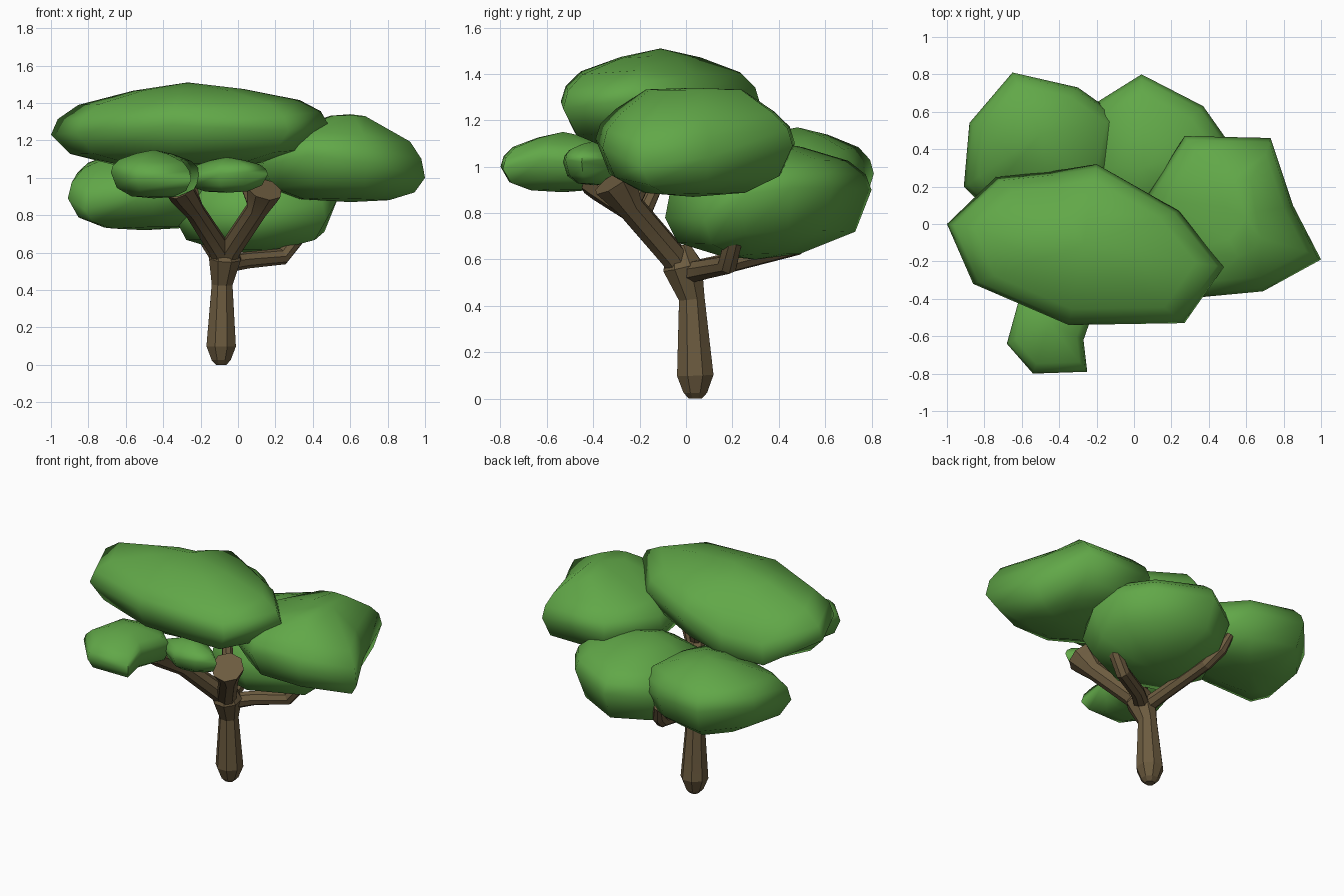
import bpy
import bmesh
import math
from mathutils import Vector

cube = bpy.data.objects.get("Cube")
if cube:
    bpy.data.objects.remove(cube, do_unlink=True)


def material(name, colour):
    mat = bpy.data.materials.new(name)
    mat.use_nodes = True
    mat.diffuse_color = colour
    node = next(n for n in mat.node_tree.nodes if n.type == 'BSDF_PRINCIPLED')
    node.inputs["Base Color"].default_value = colour
    node.inputs["Roughness"].default_value = 0.9
    return mat


leaf_green = material("leaf_green", (0.12, 0.39, 0.065, 1))
bark_brown = material("bark_brown", (0.15, 0.105, 0.05, 1))


def loft(name, rings, start, end, mat, angle):
    """Skin a stack of equal-sized rings, closing both ends to a point."""
    bm = bmesh.new()
    loops = [[bm.verts.new(p) for p in ring] for ring in rings]
    n = len(loops[0])
    first, last = bm.verts.new(start), bm.verts.new(end)
    for i in range(n):
        j = (i + 1) % n
        bm.faces.new((first, loops[0][j], loops[0][i]))
        bm.faces.new((last, loops[-1][i], loops[-1][j]))
        for low, high in zip(loops, loops[1:]):
            bm.faces.new((low[i], low[j], high[j], high[i]))
    bmesh.ops.recalc_face_normals(bm, faces=bm.faces)
    mesh = bpy.data.meshes.new(name)
    bm.to_mesh(mesh)
    bm.free()
    mesh.materials.append(mat)
    obj = bpy.data.objects.new(name, mesh)
    bpy.context.collection.objects.link(obj)
    bpy.ops.object.select_all(action='DESELECT')
    obj.select_set(True)
    bpy.context.view_layer.objects.active = obj
    bpy.ops.object.shade_smooth_by_angle(angle=math.radians(angle))


def limb(name, path, sides=8):
    """Faceted tube through (x, y, z, radius) points."""
    pts = [Vector(p[:3]) for p in path]
    rings = []
    for i, p in enumerate(pts):
        along = pts[min(i + 1, len(pts) - 1)] - pts[max(i - 1, 0)]
        turn = Vector((0, 0, 1)).rotation_difference(along)
        ring = []
        for k in range(sides):
            a = math.tau * (k + 0.5) / sides
            ring.append(p + turn @ Vector((math.cos(a), math.sin(a), 0)) * path[i][3])
        rings.append(ring)
    loft(name, rings, pts[0], pts[-1], bark_brown, 20)


# Ring x and y scale, and height as a fraction from the rim to the top (+) or bottom (-)
PUFF = [(0.86, 0.86, -0.6), (1, 1, 0), (0.95, 0.95, 0.3), (0.8, 0.8, 0.57)]


def canopy(name, centre, bottom, top, rim, foot=(0.52, 0.52, -0.92),
           crown=(0.4, 0.4, 0.84)):
    """Flattened leaf mass bulging above and below an uneven rim."""
    cx, cy = centre
    rings = []
    for sx, sy, lift in [foot, *PUFF, crown]:
        goal = top if lift > 0 else bottom
        rings.append([(cx + sx * (x - cx), cy + sy * (y - cy),
                       z + abs(lift) * (goal - z)) for x, y, z in rim])
    loft(name, rings, (cx, cy, bottom), (cx, cy, top), leaf_green, 85)


# Trunk and branches
limb("trunk", [(-.09, .04, 0, .03), (-.09, .04, .025, .055), (-.09, .04, .1, .085),
               (-.085, .025, .43, .06), (-.07, -.015, .57, .092), (-.07, -.03, .66, .05)])
limb("front_right_branch", [(-.08, 0, .52, .05), (-.1, -.06, .62, .06),
                            (-.23, -.24, .82, .055), (-.3, -.36, .92, .075),
                            (-.32, -.4, .95, .075)])
limb("front_left_branch", [(-.07, 0, .52, .05), (-.04, -.06, .62, .06),
                           (.1, -.24, .83, .06), (.13, -.29, .91, .09),
                           (.14, -.31, .94, .1)])
limb("back_left_branch", [(-.07, 0, .54, .05), (.05, .09, .56, .045),
                          (.24, .18, .58, .045), (.31, .2, .67, .042),
                          (.36, .22, .76, .03)])
limb("back_right_branch", [(-.08, 0, .54, .05), (-.1, .12, .57, .045),
                           (-.16, .48, .66, .042), (-.2, .57, .73, .04),
                           (-.23, .62, .82, .025)])

# Thin twigs holding the upper leaves
limb("middle_twig", [(.1, -.24, .83, .04), (.05, -.18, .95, .035), (0, -.12, 1.13, .025)])
limb("right_twig", [(-.2, -.2, .77, .04), (-.24, -.14, .9, .035), (-.27, -.13, 1.13, .025)])

# Leaf masses
canopy("top_canopy", (-.27, -.11), 1.06, 1.51, [
    (-1, 0, 1.23), (-.86, -.32, 1.24), (-.35, -.54, 1.28), (.27, -.53, 1.25),
    (.48, -.23, 1.29), (.24, .07, 1.25), (-.2, .32, 1.27), (-.45, .28, 1.1),
    (-.74, .25, 1.09)])
canopy("left_canopy", (.6, .03), .87, 1.34, [
    (1, -.19, 1), (.85, .1, 1.04), (.73, .46, 1.09), (.27, .47, 1.1),
    (.07, .15, 1.07), (.13, -.2, 1.06), (.37, -.39, 1.12), (.69, -.36, 1.08)],
    crown=(.2, .48, .97))
canopy("back_right_canopy", (-.5, .48), .72, 1.17, [
    (-.65, .81, .97), (-.88, .54, .96), (-.91, .2, .89), (-.82, .11, .83),
    (-.45, .06, .93), (-.2, .1, .93), (-.12, .27, .93), (-.06, .56, .88),
    (-.3, .73, .95)])
canopy("back_left_canopy", (.05, .3), .6, 1.12, [
    (.04, .8, .9), (-.2, .65, .87), (-.33, .3, .77), (-.2, 0, .77),
    (.1, -.09, .78), (.47, .08, .77), (.53, .25, .88), (.49, .46, .91),
    (.37, .63, .91)], foot=(.38, .38, -.92))
canopy("front_small_canopy", (-.45, -.53), .89, 1.15, [
    (-.68, -.64, 1.03), (-.54, -.8, 1), (-.25, -.79, .99), (-.27, -.62, 1.03),
    (-.2, -.42, 1.01), (-.35, -.28, 1.02), (-.6, -.35, 1.04)])
canopy("middle_small_canopy", (-.06, -.4), .92, 1.11, [
    (-.28, -.4, 1), (-.1, -.53, 1.02), (.05, -.52, 1.03), (.16, -.45, 1.02),
    (.05, -.33, 1), (-.15, -.25, 1)])
